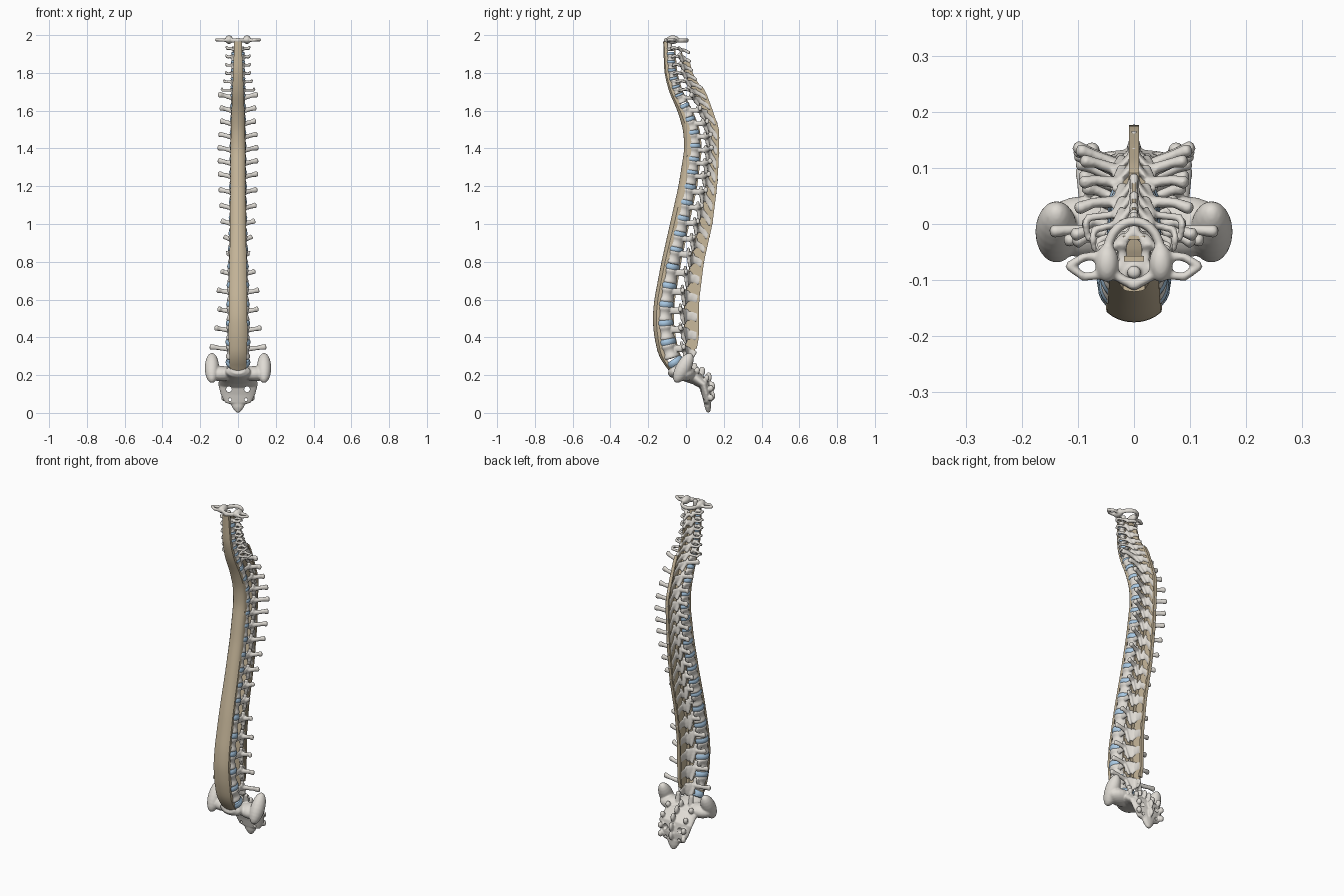
import bpy, bmesh, math
from mathutils import Vector, Matrix

if "Cube" in bpy.data.objects:
    bpy.data.objects.remove(bpy.data.objects["Cube"])


def material(name, *rgb):
    m = bpy.data.materials.new(name)
    m.use_nodes = True
    m.diffuse_color = (*rgb, 1)
    bsdf = m.node_tree.nodes["Principled BSDF"]
    bsdf.inputs["Base Color"].default_value = (*rgb, 1)
    bsdf.inputs["Roughness"].default_value = 0.6
    return m


BONE = material("bone", .74, .71, .66)
LIGAMENT = material("ligament", .58, .48, .33)
DISC = material("cartilage", .40, .59, .78)


def table(*keys, blur=0.0):
    """Piecewise linear lookup, optionally softened by averaging nearby samples."""
    def look(z):
        if z <= keys[0][0]:
            return keys[0][1]
        for (a, u), (b, v) in zip(keys, keys[1:]):
            if z <= b:
                return u + (v - u) * (z - a) / (b - a)
        return keys[-1][1]
    return lambda z: sum(look(z + k * blur) for k in (-1, -.5, 0, .5, 1)) / 5


# Curves of the column: front edge, back edge, and sizes, by height
front = table((.2, -.07), (.24, -.105), (.3, -.145), (.4, -.168), (.5, -.177), (.6, -.168),
              (.8, -.13), (1, -.085), (1.2, -.04), (1.4, -.008), (1.5, -.015), (1.6, -.045),
              (1.7, -.09), (1.8, -.115), (2, -.122), blur=.03)
back = table((.3, .05), (.4, .068), (.6, .07), (.8, .095), (1, .14), (1.2, .165), (1.4, .176),
             (1.5, .176), (1.6, .142), (1.7, .105), (1.78, .05), (1.86, .027), (2, .02), blur=.02)
width = table((.3, .066), (.7, .058), (1, .048), (1.4, .044), (1.75, .038), (1.95, .034))
depth = table((.3, .1), (.8, .09), (1.2, .085), (1.5, .074), (1.7, .058), (1.95, .047))
span = table((.33, .15), (.42, .125), (.52, .108), (.63, .112), (.73, .09), (.82, .06), (.91, .076),
             (1, .093), (1.2, .105), (1.4, .108), (1.55, .092), (1.66, .105), (1.78, .07), (1.92, .066))
sweep = table((.3, .03), (.85, .04), (1.2, .058), (1.5, .056), (1.68, .03), (1.78, 0), (1.95, -.01))
drop = table((.3, .02), (.7, .025), (.9, .05), (1.1, .08), (1.4, .085), (1.6, .06), (1.75, .03), (1.95, .018))
blade = table((.3, .028), (.75, .026), (.9, .018), (1.6, .014), (1.75, .011), (1.95, .009))
strap = table((.2, .042), (.4, .05), (1, .042), (1.5, .038), (1.95, .02))
level = table((0, .325), (5, .825), (10, 1.24), (16, 1.66), (22, 1.925))


def body_back(z):
    return front(z) + .012 + depth(z)


def loft(bm, rings):
    loops = [[bm.verts.new(p) for p in r] for r in rings]
    for a, b in zip(loops, loops[1:]):
        n = len(a)
        for i in range(n):
            j = (i + 1) % n
            bm.faces.new((a[i], a[j], b[j], b[i]))
    bm.faces.new(loops[0])
    bm.faces.new(loops[-1])


def tube(bm, points, radii, sides=12):
    """Round-ended tube; each radius is (sideways, upward)."""
    pts = [Vector(p) for p in points]
    rad = list(radii)
    head, tail = (pts[0] - pts[1]).normalized(), (pts[-1] - pts[-2]).normalized()
    pts = [pts[0] + head * min(rad[0]) * .5, *pts, pts[-1] + tail * min(rad[-1]) * .5]
    rad = [[r * .6 for r in rad[0]], *rad, [r * .6 for r in rad[-1]]]
    rings = []
    for i, p in enumerate(pts):
        t = (pts[min(i + 1, len(pts) - 1)] - pts[max(i - 1, 0)]).normalized()
        side = t.cross(Vector((0, 0, 1)))
        side = side.normalized() if side.length > .05 else Vector((1, 0, 0))
        up = side.cross(t).normalized()
        turn = [math.tau * k / sides for k in range(sides)]
        rings.append([p + side * rad[i][0] * math.cos(a) + up * rad[i][1] * math.sin(a) for a in turn])
    loft(bm, rings)


def blob(bm, centre, radii, tilt=0):
    m = Matrix.Translation(centre) @ Matrix.Rotation(tilt, 4, "X") @ Matrix.Diagonal((*radii, 1))
    bmesh.ops.create_uvsphere(bm, u_segments=20, v_segments=12, radius=1, matrix=m)


def drum(bm, z, height, scales):
    """Stack of oval rings set square to the column's curve."""
    w, d = width(z), depth(z) / 2
    slope = (front(z + .02) - front(z - .02)) / .04
    m = Matrix.Translation((0, front(z) + .012 + d, z)) @ Matrix.Rotation(-math.atan(slope), 4, "X")
    n = len(scales) - 1
    loft(bm, [[m @ Vector((w * s * math.cos(a), d * s * math.sin(a), height * (k / n - .5)))
               for a in (math.tau * j / 28 for j in range(28))] for k, s in enumerate(scales)])


def finish(name, bm, mat, voxel=0):
    bmesh.ops.recalc_face_normals(bm, faces=bm.faces)
    me = bpy.data.meshes.new(name)
    bm.to_mesh(me)
    bm.free()
    me.shade_smooth()
    me.set_sharp_from_angle(angle=.7)
    me.materials.append(mat)
    ob = bpy.data.objects.new(name, me)
    bpy.context.collection.objects.link(ob)
    if voxel:
        fuse = ob.modifiers.new("fuse", "REMESH")
        fuse.mode, fuse.voxel_size, fuse.use_smooth_shade = "VOXEL", voxel, True
        soften = ob.modifiers.new("soften", "SMOOTH")
        soften.factor, soften.iterations = .5, 3
    return ob


def vertebra(i):
    z, step = level(i), level(i + .5) - level(i - .5) if i else .1
    w, yb, neck = width(z), body_back(z), i >= 17
    slope = (front(z + .03) - front(z - .03)) / .06
    tip = back(z - drop(z)) - yb
    arch = tip * .5

    def at(x, y, dz):
        return (x, yb + y + slope * dz * .6, z + dz)

    bm = bmesh.new()
    drum(bm, z, step * .78, (.93, 1, .95, .88, .86, .88, .95, 1, .93))
    for s in (-1, 1):
        # Pedicle, joint pillar, lamina
        tube(bm, [at(s * w * .6, -.012, step * .17), at(s * w * .62, arch * .6, step * .15)],
             [(.009, step * .19)] * 2)
        tube(bm, [at(s * w * .68, arch * .5, step * .5), at(s * w * .66, arch * .66, 0),
                  at(s * w * .5, arch * .85, -step * .55)], [(.012, .008), (.012, .01), (.01, .008)])
        tube(bm, [at(s * w * .62, arch * .65, 0), at(0, arch + .004, -step * .15)],
             [(.007, step * .36), (.008, step * .4)])
        # Transverse process, doubled in the neck
        end = at(s * (span(z) - .006), sweep(z), .012 if neck else .025)
        if neck:
            for root in (-.02, arch * .55):
                tube(bm, [at(s * w * .75, root, .004), at(s * span(z) * .9, root * .6 + sweep(z) * .4, .004), end],
                     [(.007, .008)] * 3)
        else:
            tube(bm, [at(s * w * .65, arch * .6, step * .12),
                      at(s * (w + span(z)) * .5, arch * .35 + sweep(z) * .55, .02), end],
                 [(.011, .014), (.009, .012), (.012, .016)])
    # Spinous process
    h = blade(z)
    tube(bm, [at(0, arch, -step * .12), (0, yb + (arch + tip) * .5, z - drop(z) * .55),
              (0, yb + tip - .008, z - drop(z))], [(.012, h), (.007, h), (.009, h * .9)])
    # Peg of the second neck bone
    if i == 22:
        tube(bm, [(0, -.087, z), (0, -.086, 1.98)], [(.013, .012)] * 2)
    region, n = ("lumbar", 5 - i) if i < 5 else ("thoracic", 17 - i) if i < 17 else ("cervical", 24 - i)
    finish(f"{region}_vertebra_{n}", bm, BONE, .0042)


for i in range(23):
    vertebra(i)

# Discs
for i in range(22):
    bm = bmesh.new()
    low = level(i) if i else .325
    gap = (level(i + 1) - low) * .3
    drum(bm, (low + level(i + 1)) / 2, gap, (.95, 1.01, 1.03, 1.01, .95))
    finish(f"disc_{i + 2}", bm, DISC)
bm = bmesh.new()
drum(bm, .268, .034, (.9, .97, 1, .97, .9))
finish("disc_1", bm, DISC)

# Atlas: ring, side masses, forked transverse processes
bm = bmesh.new()
ring = [math.tau * k / 20 for k in range(22)]
tube(bm, [(.047 * math.cos(a), -.05 + .055 * math.sin(a), 1.972) for a in ring], [(.009, .012)] * 22)
for s in (-1, 1):
    blob(bm, (s * .048, -.07, 1.976), (.021, .034, .023))
    for y in (-.09, -.055):
        tube(bm, [(s * .05, y, 1.972), (s * .09, y - .004, 1.974), (s * .116, -.075, 1.975)], [(.008, .009)] * 3)
blob(bm, (0, -.108, 1.972), (.014, .01, .014))
finish("atlas", bm, BONE, .0042)

# Sacrum and coccyx
bm = bmesh.new()
tube(bm, [(0, -.075, .222), (0, -.02, .208), (0, .05, .185), (0, .095, .15), (0, .108, .1), (0, .112, .055)],
     [(.062, .034), (.085, .036), (.1, .036), (.105, .03), (.093, .025), (.07, .018)], 24)
tube(bm, [(0, .114, .06), (0, .116, .03), (0, .118, .008)], [(.045, .02), (.032, .017), (.015, .011)])
for s in (-1, 1):
    blob(bm, (s * .138, -.014, .238), (.038, .04, .088), -.5)
    blob(bm, (s * .09, -.005, .208), (.075, .055, .04), .1)
    tube(bm, [(s * .042, .02, .22), (s * .042, .01, .285)], [(.014, .012)] * 2)
    for y, z in ((.06, .225), (.11, .185), (.132, .13), (.132, .08)):
        blob(bm, (s * .075, y, z), (.014, .014, .018))
for y, z in ((.045, .24), (.085, .22), (.12, .19), (.138, .14), (.138, .09)):
    blob(bm, (0, y, z), (.012, .017, .026))
sacrum = finish("sacrum", bm, BONE, .0045)

# Nerve openings through the sacrum
bm = bmesh.new()
for x, z, r in ((.048, .125, .015), (.043, .07, .008)):
    for s in (-1, 1):
        tube(bm, [(s * x, .02, z), (s * x, .25, z)], [(r, r)] * 2, 16)
cutter = finish("sacrum_hole_cutter", bm, BONE)
cutter.hide_render = True
cutter.display_type = "WIRE"
cutter.hide_set(True)
cut = sacrum.modifiers.new("holes", "BOOLEAN")
cut.operation, cut.object = "DIFFERENCE", cutter


def ribbon(name, low, high, section, steps=70):
    bm = bmesh.new()
    heights = [low + (high - low) * k / steps for k in range(steps + 1)]
    loft(bm, [[(x, y, z) for x, y in section(z)] for z in heights])
    finish(name, bm, LIGAMENT)


def slab(x, y0, y1):
    return [(-x, y0), (x, y0), (x, y1), (-x, y1)]


def front_section(z):
    """Strap wrapped round the front of the bodies."""
    half, d = strap(z), depth(z) / 2
    arc = [(half * k / 5, front(z) + d * (1 - math.sqrt(1 - (half * k / 5 / width(z)) ** 2)))
           for k in range(-5, 6)]
    return arc + [(x, y + .018) for x, y in reversed(arc)]


def arch_section(z):
    y = body_back(z) + .42 * (back(z) - body_back(z))
    return slab(.02, y - .003, y + .003)


# Ligaments along the column
ribbon("front_ligament", .205, 1.965, front_section)
ribbon("canal_ligament", .28, 1.94, lambda z: slab(.018, body_back(z) - .006, body_back(z) + .003))
ribbon("arch_ligament", .3, 1.93, arch_section)
ribbon("interspinous_ligament", .31, 1.86,
       lambda z: slab(.004, body_back(z) + .45 * (back(z) - body_back(z)), back(z) - .008))
ribbon("supraspinous_ligament", .34, 1.72, lambda z: slab(.009, back(z) - .012, back(z)))
